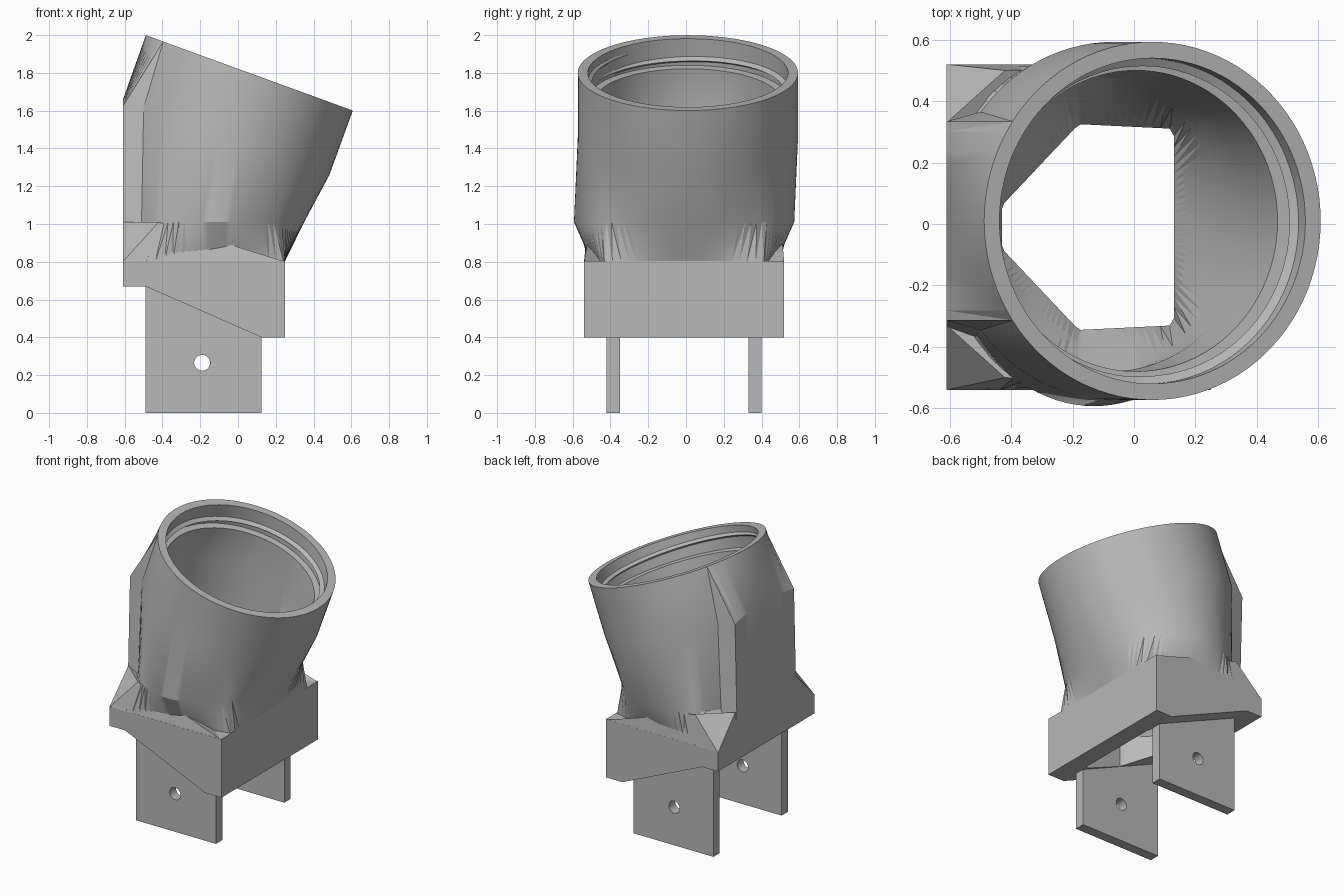
import bpy, bmesh
from math import sin, cos, pi, radians, hypot
from mathutils import Vector

if "Cube" in bpy.data.objects:
    bpy.data.objects.remove(bpy.data.objects["Cube"])

N = 96
ANGLES = [2 * pi * i / N for i in range(N)]
TILT = radians(20)
FLAT_X, FLAT_Y = -0.61, 0.335

grey = bpy.data.materials.new("plain_grey")
grey.use_nodes = True
grey.diffuse_color = (0.48, 0.48, 0.48, 1)
grey.node_tree.nodes["Principled BSDF"].inputs["Base Color"].default_value = (0.48, 0.48, 0.48, 1)


def finish(name, bm):
    bmesh.ops.recalc_face_normals(bm, faces=bm.faces)
    mesh = bpy.data.meshes.new(name)
    bm.to_mesh(mesh)
    bm.free()
    mesh.materials.append(grey)
    ob = bpy.data.objects.new(name, mesh)
    bpy.context.collection.objects.link(ob)
    return ob


def loft(name, rings):
    bm = bmesh.new()
    loops = [[bm.verts.new(p) for p in ring] for ring in rings]
    for a, b in zip(loops, loops[1:]):
        for i in range(N):
            j = (i + 1) % N
            bm.faces.new((a[i], a[j], b[j], b[i]))
    bm.faces.new(loops[0])
    bm.faces.new(loops[-1])
    bmesh.ops.triangulate(bm, faces=[f for f in bm.faces if len(f.verts) == 4])
    return finish(name, bm)


def prism(name, profile, y0, y1):
    bm = bmesh.new()
    face = bm.faces.new([bm.verts.new((x, y0, z)) for x, z in profile])
    out = bmesh.ops.extrude_face_region(bm, geom=[face])["geom"]
    bmesh.ops.translate(bm, vec=(0, y1 - y0, 0),
                        verts=[v for v in out if isinstance(v, bmesh.types.BMVert)])
    return finish(name, bm)


def hull(name, points):
    bm = bmesh.new()
    for p in points:
        bm.verts.new(p)
    bmesh.ops.convex_hull(bm, input=bm.verts)
    return finish(name, bm)


def select(ob):
    bpy.ops.object.select_all(action="DESELECT")
    ob.select_set(True)
    bpy.context.view_layer.objects.active = ob


def cut(ob, cutter):
    select(ob)
    mod = ob.modifiers.new("opening", "BOOLEAN")
    mod.operation, mod.solver, mod.object = "DIFFERENCE", "EXACT", cutter
    bpy.ops.object.modifier_apply(modifier=mod.name)


# Cross-section rings
def tube_point(a, r, depth):
    u = r * cos(a)
    return Vector((0.06 + u * cos(TILT) - depth * sin(TILT), 0.01 + r * sin(a),
                   1.8 - u * sin(TILT) - depth * cos(TILT)))


def tube_ring(r, depth):
    return [tube_point(a, r, depth) for a in ANGLES]


def oval_ring(rx, ry, z):
    return [Vector((-0.13 + rx * cos(a), -0.01 + ry * sin(a), z)) for a in ANGLES]


def polygon_ring(half, z):
    """Spread the ring over a convex polygon given by its +y half."""
    pts = half + [(x, -y) for x, y in reversed(half)]
    ring = []
    for a in ANGLES:
        dx, dy, best = cos(a), sin(a), 9
        for (px, py), (qx, qy) in zip(pts, pts[1:] + pts[:1]):
            ex, ey = qx - px, qy - py
            den = dx * ey - dy * ex
            if abs(den) > 1e-9:
                t = ((px + 0.13) * ey - py * ex) / den
                if t > 0:
                    best = min(best, t)
        ring.append(Vector((-0.13 + best * dx, -0.01 + best * dy, z)))
    return ring


def flatten(ring):
    """Press the -x side of a ring against the flat back plane."""
    for p in ring:
        if (p.x < -0.3 and abs(p.y) < FLAT_Y) or p.x < FLAT_X:
            p.x = FLAT_X
    return ring


# Tilted tube blending into the block
socket = loft("tilted_socket", [
    tube_ring(0.583, 0), flatten(tube_ring(0.583, 0.365)),
    flatten(oval_ring(0.48, 0.583, 1.01)),
    polygon_ring([(0.25, 0.42), (0.12, 0.45), (-0.42, 0.53), (FLAT_X, 0.53)], 0.805)])

# Base block with slanted underside
block = prism("base_block", [(FLAT_X, 0.67), (-0.49, 0.67), (0.125, 0.4), (0.25, 0.4),
                             (0.25, 0.805), (FLAT_X, 0.805)], -0.54, 0.52)

# Sloped shoulders on both sides of the block
shoulders = []
for side, name in ((-1, "front_shoulder"), (1, "back_shoulder")):
    edge = 0.53 * side - 0.01
    shoulders.append(hull(name, [
        (FLAT_X, edge, 0.8), (0.25, edge, 0.8), (0.12, 0.42 * side, 0.8),
        (-0.42, 0.5 * side, 1.01), (FLAT_X, 0.33 * side, 1.01), (FLAT_X, 0.33 * side, 0.8)]))

# Hollow passage
floor = [(0.13, 0.32), (-0.18, 0.335), (-0.43, 0.07)]
bore = loft("bore_cutter", [
    tube_ring(0.53, -0.05), tube_ring(0.53, 0.15), tube_ring(0.49, 0.155),
    tube_ring(0.49, 0.4), oval_ring(0.42, 0.49, 1.0),
    polygon_ring(floor, 0.74), polygon_ring(floor, 0.3)])
for ob in [socket, block] + shoulders:
    cut(ob, bore)

# Mounting tabs with pin holes
bm = bmesh.new()
bmesh.ops.create_cone(bm, cap_ends=True, segments=32, radius1=0.042, radius2=0.042, depth=2)
for v in bm.verts:
    v.co = Vector((v.co.x - 0.19, v.co.z, v.co.y + 0.265))
pin = finish("pin_cutter", bm)
tabs = []
for name, y0, y1 in (("front_tab", -0.42, -0.35), ("back_tab", 0.33, 0.4)):
    tab = prism(name, [(-0.49, 0), (0.125, 0), (0.125, 0.402), (-0.49, 0.672)], y0, y1)
    cut(tab, pin)
    tabs.append(tab)

for cutter in (bore, pin):
    bpy.data.objects.remove(cutter)

# Internal screw thread, tapering out at both ends
bm = bmesh.new()
rows = []
STEPS = 110
for i in range(STEPS + 1):
    t = i / STEPS
    a = radians(-150 + 400 * t)
    grow = min(1, 6 * t, 6 * (1 - t))
    d = 0.05 + 0.08 * t
    rows.append([bm.verts.new(tube_point(a, r, d + w)) for r, w in
                 ((0.535, -0.018), (0.532 - 0.028 * grow, 0), (0.535, 0.018))])
for p, q in zip(rows, rows[1:]):
    for k in range(3):
        m = (k + 1) % 3
        bm.faces.new((p[k], p[m], q[m], q[k]))
bm.faces.new(rows[0])
bm.faces.new(rows[-1])
thread = finish("inner_thread", bm)

# Smooth the curved parts, keep hard edges
for ob in [socket, thread] + tabs:
    select(ob)
    bpy.ops.object.shade_smooth_by_angle(angle=radians(25))
